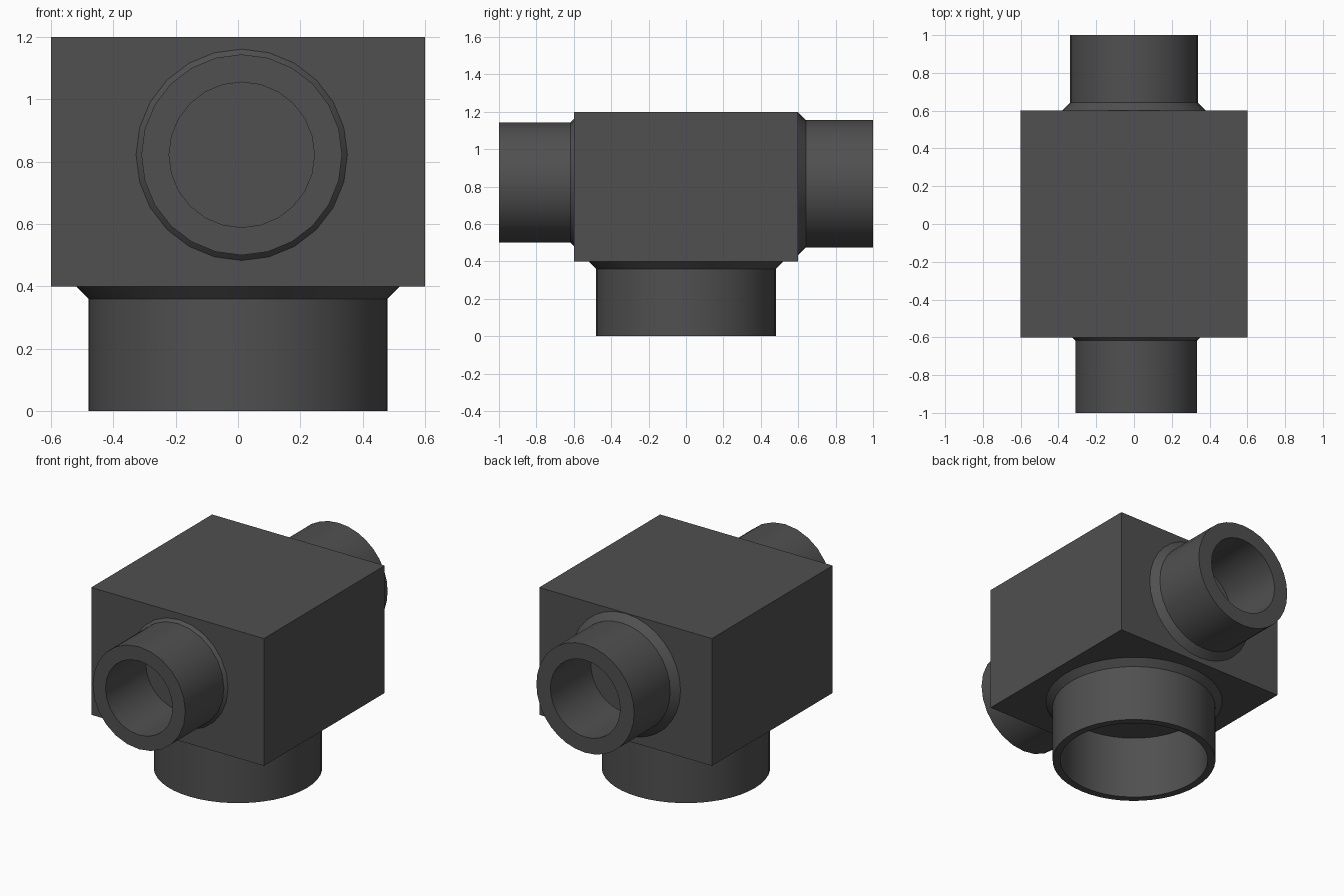
import bpy
import bmesh
import math
from mathutils import Matrix, Vector

if "Cube" in bpy.data.objects:
    bpy.data.objects.remove(bpy.data.objects["Cube"], do_unlink=True)

# One dark grey for the whole fitting
grey = bpy.data.materials.new("dark_grey")
grey.use_nodes = True
colour = (0.08, 0.08, 0.08, 1)
grey.diffuse_color = colour
grey.node_tree.nodes["Principled BSDF"].inputs["Base Color"].default_value = colour


def finish(name, bm):
    mesh = bpy.data.meshes.new(name)
    bm.to_mesh(mesh)
    bm.free()
    mesh.materials.append(grey)
    obj = bpy.data.objects.new(name, mesh)
    bpy.context.collection.objects.link(obj)
    return obj


def socket(name, base, direction, outer, inner, flare, sides, length=0.4):
    """Hollow round stub with a chamfered collar, growing outward from a body face."""
    profile = [(outer + flare, 0), (outer, flare), (outer, length),
               (inner, length), (inner, 0)]
    bm = bmesh.new()
    rings = []
    for radius, height in profile:
        ring = []
        for i in range(sides):
            a = math.tau * i / sides
            ring.append(bm.verts.new((radius * math.cos(a), radius * math.sin(a), height)))
        rings.append(ring)
    for low, high in zip(rings, rings[1:]):
        for i in range(sides):
            j = (i + 1) % sides
            bm.faces.new((low[i], low[j], high[j], high[i]))
    turn = Vector((0, 0, 1)).rotation_difference(Vector(direction)).to_matrix().to_4x4()
    bm.transform(Matrix.Translation(base) @ turn)
    obj = finish(name, bm)
    bpy.ops.object.select_all(action="DESELECT")
    obj.select_set(True)
    bpy.context.view_layer.objects.active = obj
    bpy.ops.object.shade_smooth_by_angle(angle=math.radians(30))


# Square body; its faces also close the bottom of each bore
bm = bmesh.new()
bmesh.ops.create_cube(bm, size=1)
bm.transform(Matrix.Translation((0, 0, 0.8)) @ Matrix.Diagonal((1.2, 1.2, 0.8, 1)))
finish("body", bm)

# Three stubs: wide one below, one narrower at the front, one at the back
socket("bottom_socket", (0, 0, 0.4), (0, 0, -1), 0.48, 0.435, 0.04, 48)
socket("front_socket", (0.012, -0.6, 0.822), (0, -1, 0), 0.322, 0.233, 0.017, 24)
socket("back_socket", (0, 0.6, 0.815), (0, 1, 0), 0.34, 0.242, 0.042, 32)
